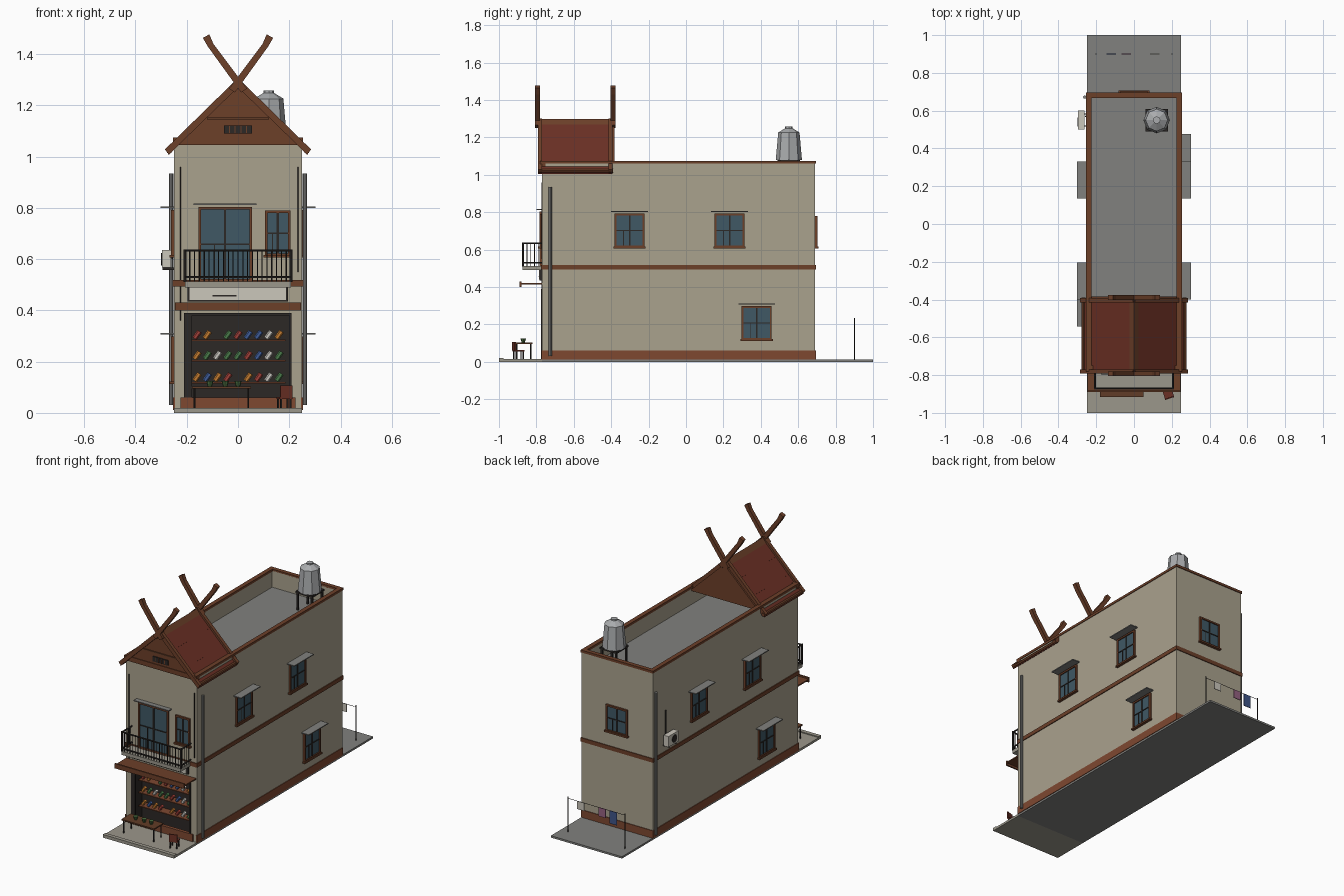
import bpy, bmesh, math, random
from mathutils import Matrix, Vector

random.seed(4)
WALL, BROWN, RED = (.40, .36, .27), (.15, .05, .022), (.15, .03, .018)
PLINTH, GLASS, DARK = (.21, .065, .03), (.05, .098, .13), (.025, .021, .019)
STONE, GREY, PALE, WOOD = (.33, .31, .26), (.22, .22, .21), (.6, .57, .5), (.12, .045, .02)
mats = {}


def finish(name, bm, col):
    bmesh.ops.recalc_face_normals(bm, faces=bm.faces)
    me = bpy.data.meshes.new(name)
    bm.to_mesh(me)
    bm.free()
    if col not in mats:
        mats[col] = bpy.data.materials.new("paint_%d" % len(mats))
        mats[col].diffuse_color = (*col, 1)
    me.materials.append(mats[col])
    ob = bpy.data.objects.new(name, me)
    bpy.context.collection.objects.link(ob)
    return ob


def boxes(name, items, col, m=Matrix()):
    """Each item is x0, x1, y0, y1, z0, z1."""
    bm = bmesh.new()
    for a, b, c, d, e, f in items:
        t = Matrix.Translation(((a + b) / 2, (c + d) / 2, (e + f) / 2)) @ Matrix.Diagonal((b - a, d - c, f - e, 1))
        bmesh.ops.create_cube(bm, size=1, matrix=m @ t)
    return finish(name, bm, col)


def rods(name, items, col, n=6):
    """Each item is start, end, radius and optional end radius."""
    bm = bmesh.new()
    for p, q, r, *r2 in items:
        p, q = Vector(p), Vector(q)
        rot = (q - p).to_track_quat('Z', 'Y').to_matrix().to_4x4()
        bmesh.ops.create_cone(bm, cap_ends=True, segments=n, radius1=r, radius2=r2[0] if r2 else r,
                              depth=(q - p).length, matrix=Matrix.Translation((p + q) / 2) @ rot)
    return finish(name, bm, col)


def prism(name, pts, y0, y1, col):
    """Front-view profile extruded along y."""
    bm = bmesh.new()
    f = bm.faces.new([bm.verts.new((x, y0, z)) for x, z in pts])
    ext = bmesh.ops.extrude_face_region(bm, geom=[f])
    bmesh.ops.translate(bm, vec=(0, y1 - y0, 0), verts=[v for v in ext['geom'] if isinstance(v, bmesh.types.BMVert)])
    return finish(name, bm, col)


# ground: rear yard, front pavement, kerb
boxes("ground_slab", [(-.25, .25, -.77, 1, 0, .012)], GREY)
boxes("front_pavement", [(-.25, .25, -1, -.77, 0, .014), (-.25, .25, -1, -.975, 0, .02)], STONE)

# walls around the shop recess and the sunken roof deck
boxes("walls", [(-.25, -.228, -.77, .69, .01, 1.065), (.228, .25, -.77, .69, .01, 1.065),
                (-.228, .228, .668, .69, .01, 1.065), (-.228, .228, -.77, -.748, .39, 1.065),
                (-.228, -.205, -.77, -.67, .01, .39), (.205, .228, -.77, -.67, .01, .39)], WALL)
boxes("roof_deck", [(-.228, .228, -.748, .668, .93, .96)], GREY)
boxes("parapet_coping", [(s * .24 - .014, s * .24 + .014, -.775, .695, 1.06, 1.075) for s in (-1, 1)] +
      [(-.25, .25, .668, .695, 1.06, 1.075), (-.254, .254, -.78, -.75, 1.045, 1.075)], BROWN)
boxes("floor_band", [(s * .25 - .005, s * .25 + .005, -.775, .695, .493, .518) for s in (-1, 1)] +
      [(-.25, .25, .69, .695, .493, .518), (-.25, .25, -.776, -.77, .493, .518)], BROWN)
boxes("plinth", [(s * .25 - .004, s * .25 + .004, -.772, .694, .012, .06) for s in (-1, 1)] +
      [(-.25, .25, .69, .694, .012, .06), (-.225, .225, -.776, -.755, .014, .06)], PLINTH)

# shop interior
boxes("shop_lining", [(-.205, .205, -.68, -.67, .012, .39), (-.205, -.2, -.76, -.68, .012, .39),
                      (.2, .205, -.76, -.68, .012, .39), (-.205, .205, -.76, -.68, .38, .39),
                      (-.21, -.18, -.776, -.765, .06, .39), (.2, .208, -.776, -.765, .06, .39),
                      (-.21, .208, -.776, -.765, .38, .39)], DARK)
boxes("shop_shelves", [(-.185, .185, -.735, -.68, z, z + .006) for z in (.115, .2, .28)], PLINTH)
palette = [(.55, .2, .03), (.6, .58, .54), (.07, .2, .07), (.05, .11, .32), (.35, .05, .04)]
goods = [[] for _ in palette]
for z in (.125, .21, .29):
    for i in range(9):
        if random.random() < .88:
            x = -.16 + i * .04
            goods[random.randrange(5)].append(((x - .01, -.715, z), (x + .01, -.715, z + .028), .01))
for i, g in enumerate(goods):
    if g:
        rods("shelf_goods_%d" % i, g, palette[i])

# canopy, sign board and balcony
boxes("shop_canopy", [(-.245, .245, -.88, -.77, .413, .421), (-.245, .245, -.89, -.88, .4, .43)], BROWN)
boxes("sign_frame", [(-.198, .195, -.782, -.77, .435, .505)], DARK)
boxes("sign_board", [(-.19, .187, -.787, -.775, .441, .499)], PALE)
boxes("sign_stripe", [(-.1, -.005, -.789, -.785, .455, .459)], DARK)
boxes("balcony_slab", [(-.207, .207, -.875, -.77, .49, .512)], STONE)
rail = []
for z in (.53, .633):
    rail += [((-.207, -.87, z), (.207, -.87, z), .005)]
    rail += [((x, -.87, z), (x, -.77, z), .005) for x in (-.207, .207)]
rail += [((x, -.87, .51), (x, -.87, .638), .006) for x in (-.207, .207)]
rail += [((-.207 + .414 * i / 22, -.87, .51), (-.207 + .414 * i / 22, -.87, .633), .0022) for i in range(1, 22)]
rail += [((x, -.87 + i * .02, .51), (x, -.87 + i * .02, .633), .0022) for x in (-.207, .207) for i in range(1, 5)]
rods("balcony_railing", rail, DARK, 5)


def window(name, ang, d, u, z0, z1, w, shade=True, sill=True):
    """Opening centred at u on the wall at distance d, turned by ang."""
    m, h, t = Matrix.Rotation(math.radians(ang), 4, 'Z'), w / 2, .01
    boxes(name + "_frame", [(u - h, u - h + t, -d - .012, -d, z0, z1), (u + h - t, u + h, -d - .012, -d, z0, z1),
                            (u - h, u + h, -d - .012, -d, z1 - t, z1), (u - h, u + h, -d - .012, -d, z0, z0 + t)] +
          ([(u - h - .006, u + h + .006, -d - .018, -d, z0 - .006, z0 + .004)] if sill else []), BROWN, m)
    boxes(name + "_glass", [(u - h + .004, u + h - .004, -d - .005, -d + .003, z0 + .004, z1 - .004)], GLASS, m)
    zm = z0 + (z1 - z0) * .5
    boxes(name + "_bars", [(u - .004, u + .004, -d - .009, -d, z0 + t, z1 - t),
                           (u - h + t, u + h - t, -d - .009, -d, zm - .003, zm + .003),
                           (u - h * .4 - .002, u - h * .4 + .002, -d - .008, -d, z0 + t, zm)], DARK, m)
    if shade:
        depth = .03 if d > .5 else .052
        boxes(name + "_sunshade", [(u - h - .018, u + h + .018, -d - depth, -d, z1 + .008, z1 + .014)], GREY, m)


window("balcony_door", 0, .77, -.05, .512, .803, .21, sill=False)
window("front_window", 0, .77, .155, .612, .79, .1, shade=False)
for name, ang, u, z in (("right_front", 90, -.302, .612), ("right_rear", 90, .233, .612), ("right_lower", 90, .378, .118),
                        ("left_front", -90, .302, .612), ("left_rear", -90, -.233, .612), ("left_lower", -90, .445, .118)):
    window(name + "_window", ang, .25, u, z, z + .18, .16)
window("back_window", 180, .69, 0, .612, .78, .15, shade=False)

# gabled front roof with crossed finials
prism("gable_roof", [(-.272, 1.022), (0, 1.29), (.272, 1.022), (.272, 1.005), (0, 1.272), (-.272, 1.005)], -.79, -.395, RED)
prism("ridge_cap", [(-.025, 1.268), (0, 1.298), (.025, 1.268), (0, 1.285)], -.79, -.395, BROWN)
for tag, y in (("front", -.78), ("rear", -.403)):
    prism(tag + "_gable_wall", [(-.24, 1.045), (0, 1.275), (.24, 1.045)], y + .004, y + .02, BROWN)
    boxes(tag + "_gable_tie", [(-.12, .12, y - .002, y + .01, 1.145, 1.153)], WOOD)
    for side, s in (("left", -1), ("right", 1)):
        prism("%s_%s_bargeboard" % (tag, side), [(s * x, z) for x, z in
              ((.285, 1.028), (.005, 1.302), (0, 1.27), (.27, 1.008))], y - .012, y + .01, BROWN)
        prism("%s_%s_finial" % (tag, side), [(s * x, z) for x, z in
              ((-.035, 1.265), (-.012, 1.25), (.118, 1.43), (.137, 1.463), (.112, 1.477), (.096, 1.44))],
              y - .026 if tag == "front" else y, y if tag == "front" else y + .026, BROWN)
boxes("gable_vent", [(-.055, .055, -.782, -.77, 1.09, 1.122)], DARK)
boxes("vent_slats", [(x - .002, x + .002, -.785, -.78, 1.092, 1.12) for x in (-.033, -.011, .011, .033)], BROWN)
rods("eave_gutters", [((s * .268, -.79, 1.022), (s * .268, -.39, 1.022), .011) for s in (-1, 1)], BROWN, 8)
rods("roof_battens", [((s * x, -.785, 1.289 - x * .985), (s * x, -.4, 1.289 - x * .985), .003)
                      for s in (-1, 1) for x in (.09, .18)], RED, 4)

# water tank on its stand
rods("water_tank", [((.12, .55, 1.08), (.12, .55, 1.225), .07, .057), ((.12, .55, 1.225), (.12, .55, 1.25), .059, .018),
                    ((.12, .55, 1.248), (.12, .55, 1.257), .02)], (.4, .41, .42), 8)
boxes("tank_stand", [(.06, .18, .49, .61, 1.068, 1.08)] +
      [(x - .006, x + .006, y - .006, y + .006, .96, 1.07) for x in (.07, .17) for y in (.5, .6)], DARK)

# downpipes, cables, air conditioner
rods("downpipes", [((.261, -.725, .03), (.261, -.725, .935), .009), ((-.261, .672, .03), (-.261, .672, .935), .009)], GREY, 8)
rods("front_cables", [((-.225, -.773, .36), (-.225, -.773, .96), .002), ((.235, -.773, .55), (.235, -.773, .96), .002)], DARK, 5)
boxes("air_conditioner", [(-.297, -.262, .5, .6, .567, .635)], PALE)
rods("air_conditioner_fan", [((-.296, .54, .6), (-.3, .54, .6), .024)], DARK, 10)
boxes("air_conditioner_bracket", [(-.295, -.25, y, y + .006, .558, .568) for y in (.515, .58)], DARK)
rods("air_conditioner_pipe", [((-.256, .57, .6), (-.256, .57, .78), .004)], DARK)

# table with bowls, and a chair
boxes("table_top", [(-.18, .05, -.915, -.82, .095, .103)], WOOD)
rods("table_legs", [((x, y, .012), (x, y, .096), .004) for x in (-.17, .04) for y in (-.905, -.83)], DARK)
rods("table_bowls", [((x, -.87, .103), (x, -.87, .125), .008, .015) for x in (-.11, -.05, .0)], (.07, .15, .05), 8)
turn = Matrix.Translation((.182, -.9, 0)) @ Matrix.Rotation(.3, 4, 'Z')
boxes("chair_seat", [(-.025, .025, -.02, .03, .055, .062), (-.025, .025, -.025, -.018, .062, .107)], RED, turn)
boxes("chair_legs", [(x - .003, x + .003, y - .003, y + .003, .012, .056) for x in (-.02, .02) for y in (-.015, .025)], DARK, turn)

# rear washing line
rods("line_posts", [((x, .9, .01), (x, .9, .235), .003) for x in (-.2, .2)] + [((-.2, .9, .225), (.2, .9, .225), .0015)], DARK)
for name, x, h, col in (("towel", .11, .05, PALE), ("shirt", -.04, .055, (.3, .12, .22)), ("trousers", -.12, .08, (.05, .09, .25))):
    boxes("hanging_" + name, [(x - .025, x + .025, .898, .902, .225 - h, .226)], col)
